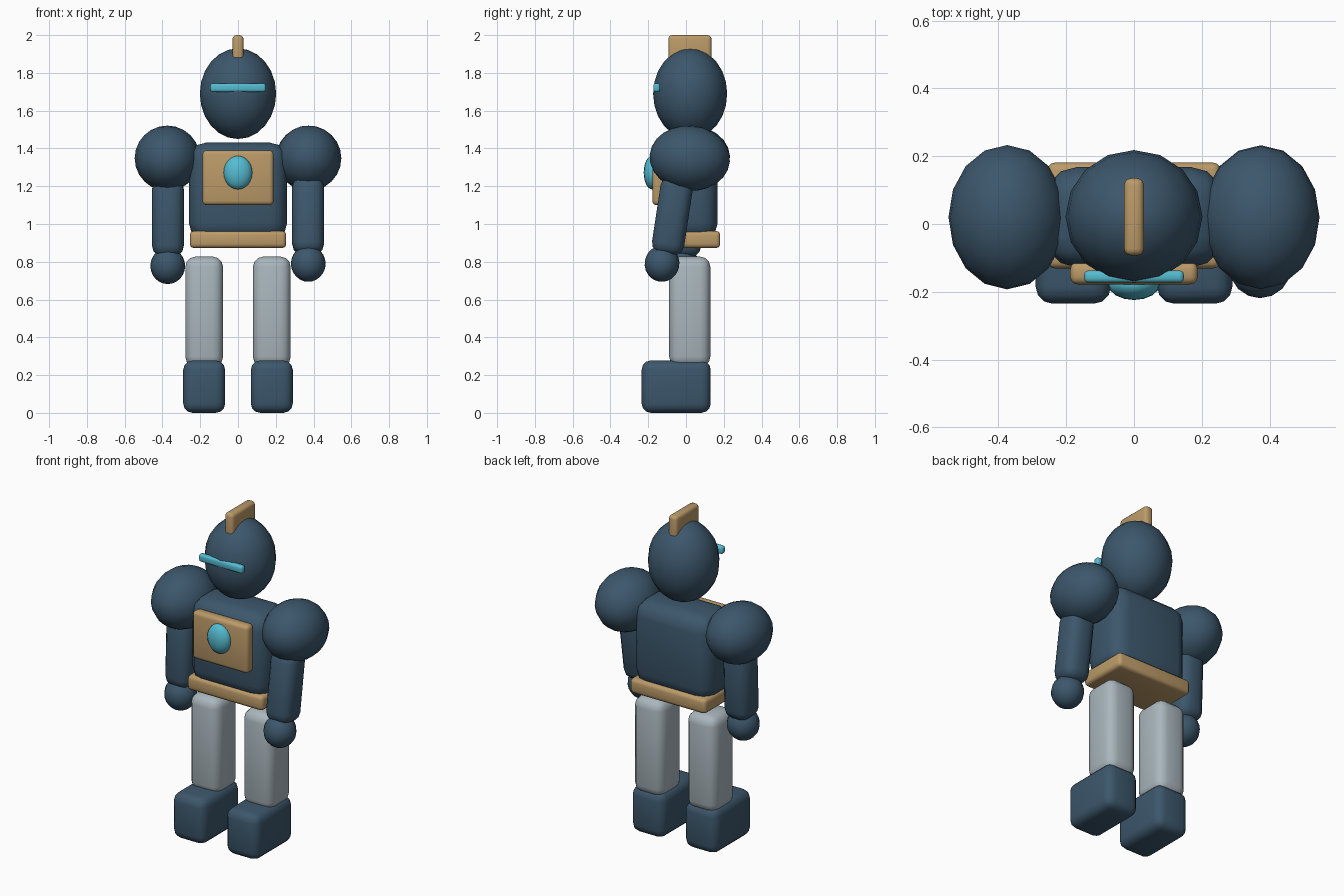
import bpy
import math

if "Cube" in bpy.data.objects:
    bpy.data.objects.remove(bpy.data.objects["Cube"])


def material(name, rgb):
    m = bpy.data.materials.new(name)
    m.diffuse_color = (*rgb, 1.0)
    m.use_nodes = True
    m.node_tree.nodes["Principled BSDF"].inputs["Base Color"].default_value = m.diffuse_color
    return m


NAVY = material("navy_blue", (0.045, 0.095, 0.148))
TAN = material("tan", (0.50, 0.325, 0.14))
CYAN = material("cyan", (0.09, 0.50, 0.64))
GREY = material("light_grey", (0.40, 0.47, 0.51))


def finish(ob, name, mat, angle):
    ob.name = name
    ob.data.materials.append(mat)
    bpy.ops.object.shade_smooth_by_angle(angle=math.radians(angle))
    return ob


def block(name, mat, loc, size, bevel, tilt=0.0):
    """Box with rounded edges, tilted about the x axis in degrees."""
    bpy.ops.mesh.primitive_cube_add(size=1, location=loc)
    ob = bpy.context.object
    ob.scale = size
    bpy.ops.object.transform_apply(location=False, rotation=False, scale=True)
    ob.rotation_euler.x = math.radians(tilt)
    mod = ob.modifiers.new("rounded_edges", 'BEVEL')
    mod.width = bevel
    mod.segments = 3
    mod.limit_method = 'NONE'
    bpy.ops.object.modifier_apply(modifier=mod.name)
    return finish(ob, name, mat, 50)


def ball(name, mat, loc, radii, tilt=0.0):
    bpy.ops.mesh.primitive_uv_sphere_add(segments=16, ring_count=12, radius=1, location=loc)
    ob = bpy.context.object
    ob.scale = radii
    bpy.ops.object.transform_apply(location=False, rotation=False, scale=True)
    ob.rotation_euler.x = math.radians(tilt)
    return finish(ob, name, mat, 60)


# Head with crest and visor
ball("head", NAVY, (0, 0.022, 1.69), (0.202, 0.196, 0.24))
block("crest", TAN, (0, 0.021, 1.91), (0.058, 0.228, 0.18), 0.02)
block("visor", CYAN, (0, -0.155, 1.722), (0.294, 0.036, 0.046), 0.013)

# Torso, chest plate, gem and belt
block("torso", NAVY, (0, 0.02, 1.173), (0.52, 0.295, 0.515), 0.09)
block("chest_plate", TAN, (0, -0.145, 1.245), (0.376, 0.066, 0.29), 0.022)
ball("chest_gem", CYAN, (0, -0.178, 1.272), (0.076, 0.046, 0.089))
block("belt", TAN, (0, 0.025, 0.918), (0.51, 0.312, 0.09), 0.022)

# Arms: side, forearm y / z / tilt, hand y / z, shoulder tilt
for label, side, fy, fz, tilt, hy, hz, st in (
        ("left", -1, 0.0, 1.035, -2, -0.02, 0.778, 3),
        ("right", 1, -0.072, 1.045, -8.6, -0.127, 0.79, -5)):
    ball(label + "_shoulder", NAVY, (side * 0.374, 0.02, 1.348), (0.173, 0.213, 0.173), st)
    block(label + "_forearm", NAVY, (side * 0.371, fy, fz), (0.168, 0.172, 0.42), 0.06, tilt)
    ball(label + "_hand", NAVY, (side * 0.372, hy, hz), (0.092, 0.092, 0.096), tilt)

# Legs and feet
for label, side in (("left", -1), ("right", 1)):
    block(label + "_leg", GREY, (side * 0.179, 0.02, 0.535), (0.2, 0.218, 0.585), 0.055)
    block(label + "_foot", NAVY, (side * 0.179, -0.052, 0.139), (0.222, 0.366, 0.278), 0.05)
